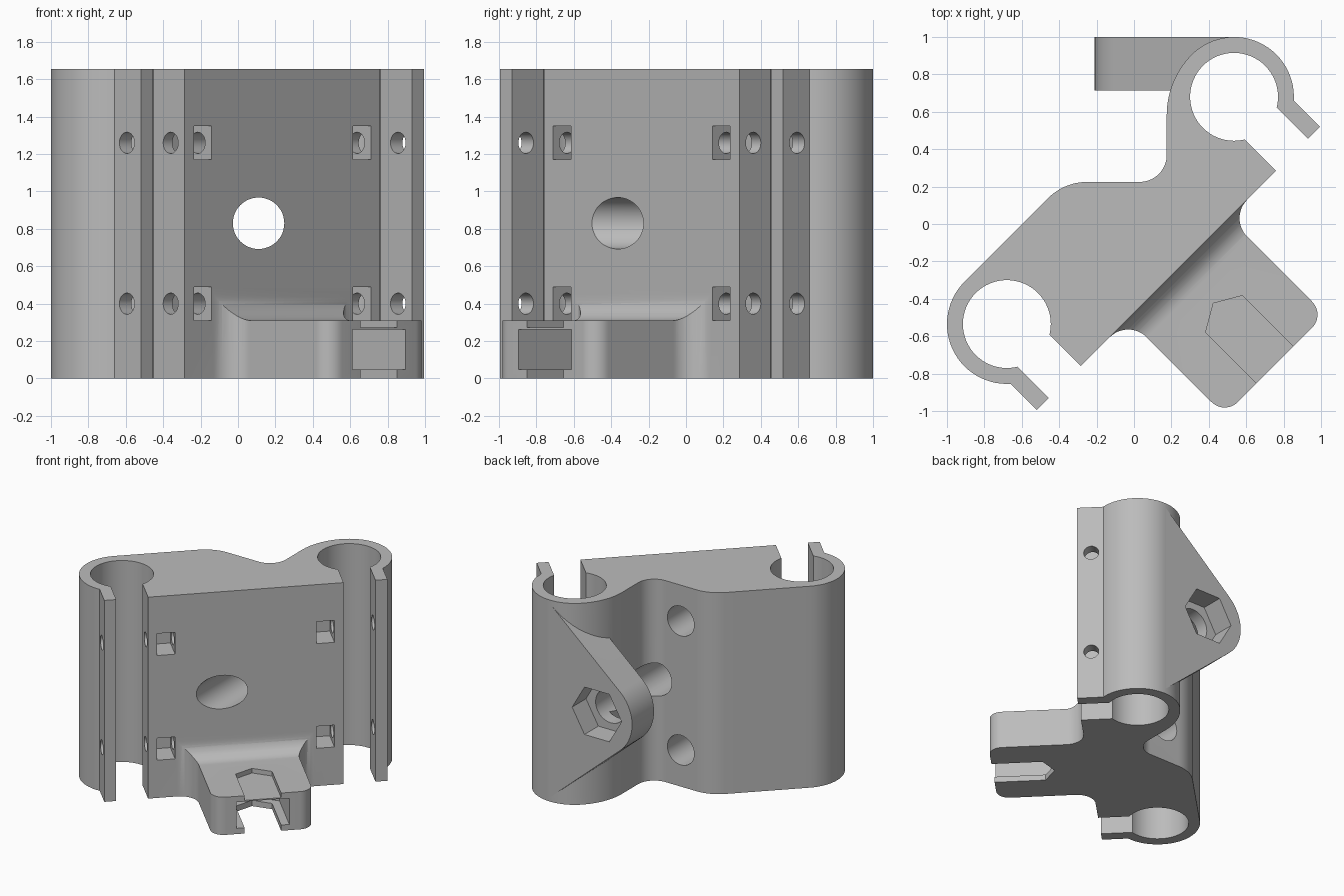
import bpy, bmesh, math

if "Cube" in bpy.data.objects:
    bpy.data.objects.remove(bpy.data.objects["Cube"])

S = math.sqrt(0.5)
H = 1.655                      # total height
TU, TV = 0.859, -0.1025        # bearing tube centre in the diagonal (u, v) frame
MID = 0.83                     # height of the lead screw hole


# Frames: each maps (p, q, depth) to world; u runs along the wide front face, v out of it
def plan_xy(p, q, h): return (p, q, h)
def plan_uv(p, q, h): return ((p + q) * S, (p - q) * S, h)
def along_y(p, q, h): return (p, h, q)
def along_u(p, q, h): return plan_uv(h, p, q)


def arc(cx, cy, r, a0, a1, n=16):
    return [(cx + r * math.cos(math.radians(a0 + (a1 - a0) * i / n)),
             cy + r * math.sin(math.radians(a0 + (a1 - a0) * i / n))) for i in range(n + 1)]


def circle(cx, cy, r, n=48):
    return arc(cx, cy, r, 0, 360, n)[:-1]


def rect(x0, x1, y0, y1):
    return [(x0, y0), (x1, y0), (x1, y1), (x0, y1)]


def prism(name, pts, h0, h1, frame):
    bm = bmesh.new()
    lo = [bm.verts.new(frame(p, q, h0)) for p, q in pts]
    hi = [bm.verts.new(frame(p, q, h1)) for p, q in pts]
    n = len(pts)
    bm.faces.new(lo)
    bm.faces.new(hi)
    for i in range(n):
        j = (i + 1) % n
        bm.faces.new((lo[i], lo[j], hi[j], hi[i]))
    bmesh.ops.recalc_face_normals(bm, faces=bm.faces)
    me = bpy.data.meshes.new(name)
    bm.to_mesh(me)
    bm.free()
    ob = bpy.data.objects.new(name, me)
    bpy.context.collection.objects.link(ob)
    return ob


def combine(target, other, op):
    mod = target.modifiers.new(op, 'BOOLEAN')
    mod.operation, mod.solver, mod.object = op, 'EXACT', other
    bpy.context.view_layer.objects.active = target
    bpy.ops.object.modifier_apply(modifier=mod.name)
    bpy.data.objects.remove(other)


def cut(pts, h0, h1, frame):
    combine(body, prism("cutter", pts, h0, h1, frame), 'DIFFERENCE')


def uv(pts):
    return [plan_uv(p, q, 0)[:2] for p, q in pts]


# Body: two bearing tubes with clamp flaps, joined by a block with a stepped back
outline = uv([(-1.07, 0.336), (1.07, 0.336)] + arc(TU, TV, 0.32, 48.7, -90, 28))
outline += arc(0.632, 0.583, 0.457, 135, 180)[1:]
outline += arc(0.03, 0.37, 0.145, 0, -90)
outline += arc(-0.25, -0.071, 0.296, 90, 135)
outline += uv(arc(-TU, TV, 0.32, 270, 131.3, 28))
body = prism("carriage_bracket", outline, 0, H, plan_xy)

# Nut ear: rounded triangle reaching out from the back of one tube
reach = math.degrees(math.atan2(0.79, 0.42) + math.acos(0.32 / math.hypot(0.42, 0.79)))
ear = [(0.53, MID + 0.79)] + arc(0.11, MID, 0.32, reach, 360 - reach, 24) + [(0.53, MID - 0.79)]
combine(body, prism("nut_ear", ear, 0.715, 1.0, along_y), 'UNION')

# Foot: block with rounded corners, filleted into the front face on three sides
R, W, E, T = 0.14, 0.38, 1.066, 0.31
half = [(W + R, 0.2)] + arc(W + R, 0.336 + R, R, 270, 180, 12) + arc(W - 0.1, E - 0.1, 0.1, 0, 90, 10)
foot = prism("adjuster_foot", half + [(-p, q) for p, q in reversed(half)], 0, 0.6, plan_uv)
side = [(0.1, -0.1), (1.3, -0.1), (1.3, T)] + arc(0.336 + R, T + R, R, 270, 180, 12) + [(0.1, T + R)]
combine(foot, prism("foot_profile", side, -0.8, 0.8, along_u), 'INTERSECT')
combine(body, foot, 'UNION')

# Bearing bores, clamp slits, screw holes and nut pockets on both sides
for s in (1, -1):
    cut(circle(s * TU, TV, 0.235, 64), -0.1, H + 0.1, plan_uv)
    cut(rect(s * 0.739, s * 0.98, TV, 0.5), -0.1, H + 0.1, plan_uv)
    for z in (0.40, 1.26):
        cut(rect(s * 0.535, s * 0.67, 0.135, 0.5), z - 0.09, z + 0.09, plan_uv)
        cut(circle(0.23, z, 0.057, 24), s * 0.42, s * 1.2, along_u)

# Lead screw hole right through, hexagonal nut pocket in the ear
cut(circle(0.11, MID, 0.1375), -1.2, 1.2, along_y)
cut(circle(0.11, MID, 0.225, 6), 0.82, 1.1, along_y)

# Blind rod sockets in the back
for z in (MID - 0.53, MID + 0.53):
    cut(circle(-0.11, z, 0.122, 40), -0.3, 0.4, along_y)


# Pointed slots in the foot, with a thin web left under the top one
def slot(w, tip, z0, z1):
    cut([(-w, 1.2), (-w, tip + w * 0.577), (0, tip), (w, tip + w * 0.577), (w, 1.2)], z0, z1, plan_uv)


slot(0.138, 0.60, 0.272, 0.4)
slot(0.138, 0.60, -0.1, 0.1)
slot(0.20, 0.53, 0.047, 0.262)

# Finish
grey = bpy.data.materials.new("plain_grey")
grey.diffuse_color = (0.5, 0.5, 0.5, 1)
grey.use_nodes = True
grey.node_tree.nodes["Principled BSDF"].inputs["Base Color"].default_value = grey.diffuse_color
body.data.materials.clear()
body.data.materials.append(grey)
bpy.context.view_layer.update()
bpy.ops.object.select_all(action='DESELECT')
body.select_set(True)
bpy.context.view_layer.objects.active = body
bpy.ops.object.shade_smooth_by_angle(angle=math.radians(30))
